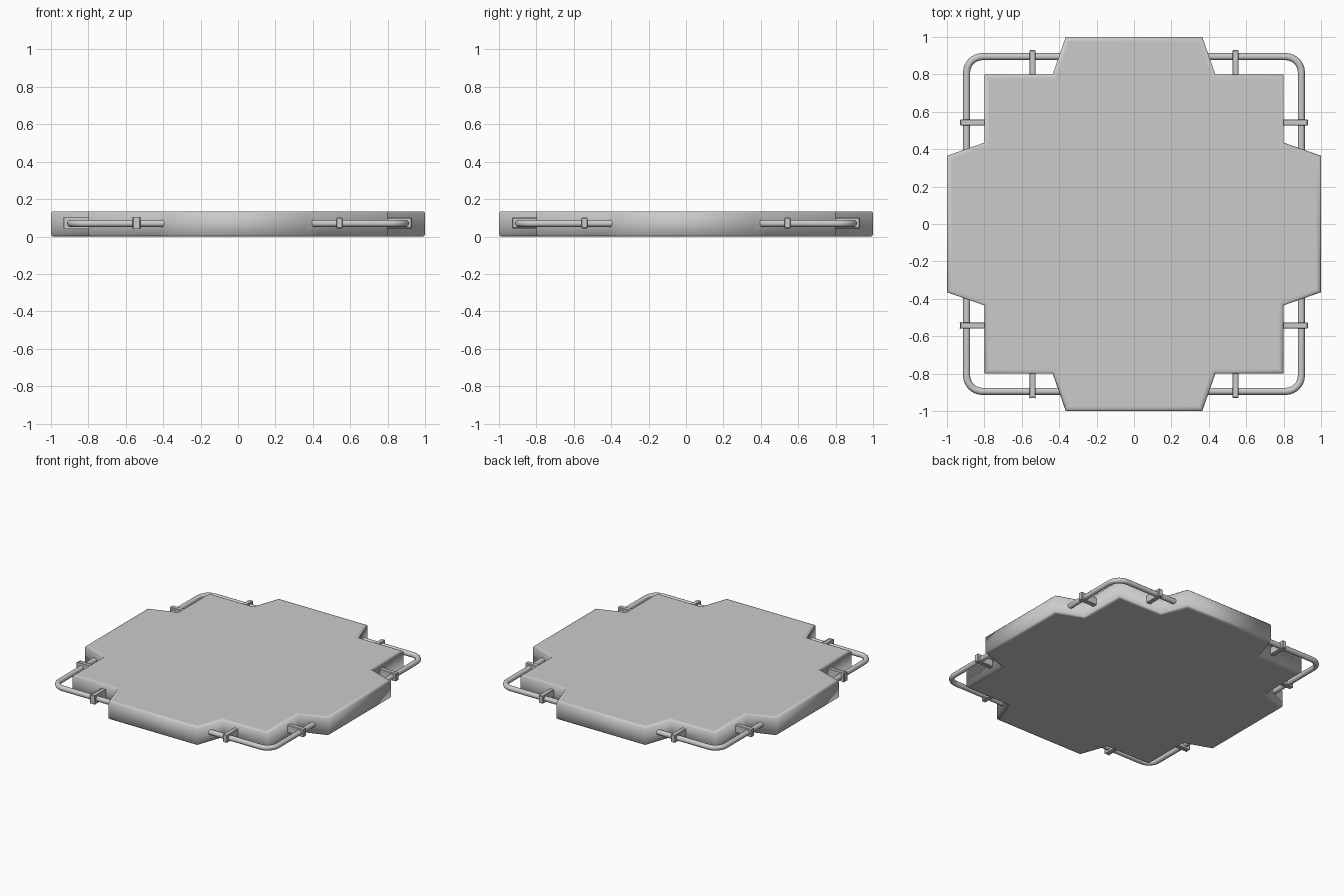
import bpy, bmesh
from math import cos, sin, pi
from mathutils import Matrix

cube = bpy.data.objects.get("Cube")
if cube:
    bpy.data.objects.remove(cube)

HEIGHT, RAIL_Z, RAIL, RAIL_R, BEND = 0.135, 0.07, 0.895, 0.019, 0.085

grey = bpy.data.materials.new("plain grey")
grey.use_nodes = True
grey.diffuse_color = (0.6, 0.6, 0.6, 1)
grey.node_tree.nodes["Principled BSDF"].inputs["Base Color"].default_value = (0.6, 0.6, 0.6, 1)


def add_object(name, bm):
    bmesh.ops.recalc_face_normals(bm, faces=bm.faces)
    mesh = bpy.data.meshes.new(name)
    bm.to_mesh(mesh)
    bm.free()
    mesh.materials.append(grey)
    ob = bpy.data.objects.new(name, mesh)
    bpy.context.collection.objects.link(ob)
    return ob


def smooth(ob, angle):
    bpy.ops.object.select_all(action="DESELECT")
    ob.select_set(True)
    bpy.context.view_layer.objects.active = ob
    bpy.ops.object.shade_smooth_by_angle(angle=angle)


# Platform: one quarter of the outline, turned four times
quarter = [(1, -0.365), (1, 0.365), (0.8, 0.435), (0.8, 0.8), (0.435, 0.8)]
bm = bmesh.new()
outline = []
for k in range(4):
    c, s = round(cos(k * pi / 2)), round(sin(k * pi / 2))
    # the last point of each quarter is the first of the next tab's shoulder
    outline += [(c * x - s * y, s * x + c * y) for x, y in quarter]
base = bm.faces.new([bm.verts.new((x, y, 0)) for x, y in outline])
ext = bmesh.ops.extrude_face_region(bm, geom=[base])
bmesh.ops.translate(bm, verts=[v for v in ext["geom"] if isinstance(v, bmesh.types.BMVert)],
                    vec=(0, 0, HEIGHT))
# softened rims and a flat inner panel on both sides
rims = [e for e in bm.edges if e.verts[0].co.z == e.verts[1].co.z]
bmesh.ops.bevel(bm, geom=rims, offset=0.009, segments=1, affect="EDGES")
bmesh.ops.recalc_face_normals(bm, faces=bm.faces)
caps = [f for f in bm.faces if abs(f.normal.z) > 0.99]
bmesh.ops.inset_individual(bm, faces=caps, thickness=0.022)
smooth(add_object("platform", bm), pi)


# Corner rails: round tubes bent around each corner
def corner_rail(name, turn):
    path = [(0.39, RAIL)]
    mid = RAIL - BEND
    for i in range(9):
        a = pi / 2 * (1 - i / 8)
        path.append((mid + BEND * cos(a), mid + BEND * sin(a)))
    path.append((RAIL, 0.39))
    curve = bpy.data.curves.new(name, "CURVE")
    curve.dimensions = "3D"
    curve.bevel_depth = RAIL_R
    curve.bevel_resolution = 4
    curve.use_fill_caps = True
    spline = curve.splines.new("POLY")
    spline.points.add(len(path) - 1)
    for p, (x, y) in zip(spline.points, path):
        p.co = (x, y, RAIL_Z, 1)
    temp = bpy.data.objects.new(name, curve)
    bm = bmesh.new()
    bpy.context.collection.objects.link(temp)
    bm.from_mesh(temp.evaluated_get(bpy.context.evaluated_depsgraph_get()).to_mesh())
    bpy.data.objects.remove(temp)
    bm.transform(turn)
    smooth(add_object(name, bm), pi / 5)


# Brackets: short bars joining rail and platform
def bracket(name, turn, swap):
    bm = bmesh.new()
    bmesh.ops.create_cube(bm, size=1)
    size = (0.034, 0.145, 0.058)
    place = (0.543, 0.8575, 0.072)
    if swap:
        size, place = (size[1], size[0], size[2]), (place[1], place[0], place[2])
    bm.transform(turn @ Matrix.Translation(place) @ Matrix.Diagonal((*size, 1)))
    bmesh.ops.bevel(bm, geom=bm.edges[:], offset=0.004, segments=1, affect="EDGES")
    add_object(name, bm)


for k, corner in enumerate(["back_left", "back_right", "front_right", "front_left"]):
    turn = Matrix.Rotation(k * pi / 2, 4, "Z")
    corner_rail(corner + "_rail", turn)
    bracket(corner + "_bracket_a", turn, False)
    bracket(corner + "_bracket_b", turn, True)
